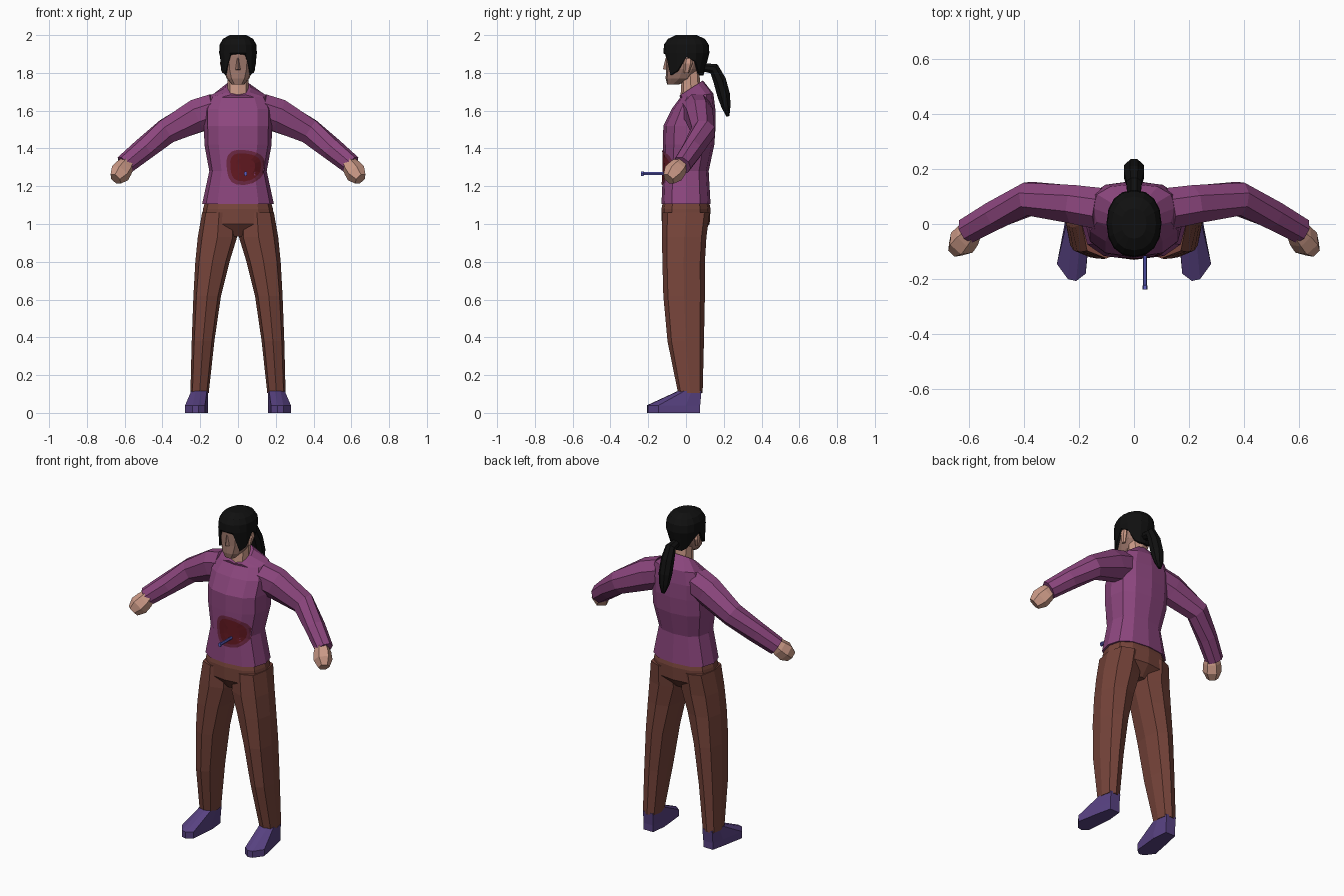
import bpy, bmesh, math
from mathutils import Vector
from mathutils.bvhtree import BVHTree

if "Cube" in bpy.data.objects:
    bpy.data.objects.remove(bpy.data.objects["Cube"])


def mat(name, r, g, b):
    m = bpy.data.materials.new(name)
    lin = [((c / 255 + 0.055) / 1.055) ** 2.4 if c > 10 else c / 255 / 12.92 for c in (r, g, b)]
    m.diffuse_color = (*lin, 1)
    m.use_nodes = True
    m.node_tree.nodes["Principled BSDF"].inputs["Base Color"].default_value = m.diffuse_color
    return m


SHIRT = mat("plum shirt", 140, 70, 126)
TROUSER = mat("brown cloth", 118, 68, 58)
SHOE = mat("violet shoe", 88, 66, 130)
SKIN = mat("skin", 205, 155, 136)
FACE = mat("face skin", 158, 120, 108)
HAIR = mat("black hair", 16, 16, 16)
STAIN = mat("stain edge", 108, 40, 66)
BLOOD = mat("dark red", 98, 24, 32)
DART = mat("blue metal", 95, 95, 195)


def finish(name, bm, mats, mirror=False):
    bmesh.ops.recalc_face_normals(bm, faces=bm.faces)
    me = bpy.data.meshes.new(name)
    bm.to_mesh(me)
    bm.free()
    ob = bpy.data.objects.new(name, me)
    bpy.context.collection.objects.link(ob)
    for m in mats:
        me.materials.append(m)
    if mirror:
        ob.modifiers.new("mirror", 'MIRROR')
    return ob


def loft(name, rings, m, mirror=False):
    bm = bmesh.new()
    vs = [[bm.verts.new(p) for p in r] for r in rings]
    n = len(rings[0])
    for a, b in zip(vs, vs[1:]):
        for i in range(n):
            j = (i + 1) % n
            bm.faces.new((a[i], a[j], b[j], b[i]))
    bm.faces.new(vs[0])
    bm.faces.new(vs[-1])
    return finish(name, bm, [m], mirror)


def spow(v, e):
    return math.copysign(abs(v) ** e, v)


def ring(z, x0, x1, yf, yb, n=12, e=0.8, zback=None):
    """Horizontal rounded ring fitted to a box; zback tilts the rear edge."""
    zb = z if zback is None else zback
    pts = []
    for i in range(n):
        a = 2 * math.pi * i / n
        s, c = spow(math.sin(a), e), spow(math.cos(a), e)
        pts.append(((x0 + x1) / 2 + (x1 - x0) / 2 * s,
                    (yf + yb) / 2 - (yb - yf) / 2 * c,
                    (z + zb) / 2 - (zb - z) / 2 * c))
    return pts


def tube(name, path, m, ref, n=8, mirror=False):
    """path: (x, y, z, radius along ref, radius across)."""
    P = [Vector(p[:3]) for p in path]
    rings = []
    k = 1 / math.cos(math.pi / n)
    for i, p in enumerate(path):
        t = (P[min(i + 1, len(P) - 1)] - P[max(i - 1, 0)]).normalized()
        u = (ref - t * ref.dot(t)).normalized()
        v = t.cross(u)
        rings.append([P[i] + k * (u * p[3] * math.cos(a) + v * p[4] * math.sin(a))
                      for a in [2 * math.pi * (j + 0.5) / n for j in range(n)]])
    return loft(name, rings, m, mirror)


Z, X = Vector((0, 0, 1)), Vector((1, 0, 0))

# Shirt body
body = [(1.105, .19, -.13, .13), (1.28, .152, -.122, .12), (1.42, .178, -.122, .15),
        (1.52, .18, -.12, .157), (1.61, .18, -.075, .155)]
rings = [ring(z, -w, w, f, b) for z, w, f, b in body]
rings.append(ring(1.67, -.15, .15, -.03, .145, zback=1.69))
rings.append(ring(1.68, -.068, .068, -.035, .09, zback=1.76))
shirt = loft("shirt_body", rings, SHIRT)

# Sleeves and hands
tube("sleeve", [(.12, .055, 1.605, .085, .075), (.21, .07, 1.575, .088, .07),
                (.38, .092, 1.49, .066, .06), (.50, .035, 1.395, .057, .053),
                (.602, -.022, 1.312, .05, .047)], SHIRT, Z, mirror=True)
tube("hand", [(.58, -.02, 1.33, .033, .03), (.603, -.042, 1.298, .045, .043),
              (.625, -.068, 1.268, .05, .046), (.648, -.092, 1.238, .032, .028)],
     SKIN, Z, n=6, mirror=True)

# Trousers: pelvis and legs
pelvis = [(1.15, .165, -.115, .115), (1.08, .185, -.13, .13), (1.0, .195, -.128, .125),
          (.935, .06, -.08, .07)]
loft("trouser_seat", [ring(z, -w, w, f, b) for z, w, f, b in pelvis], TROUSER)
leg = [(1.06, .01, .19, -.125, .125), (.93, .005, .213, -.127, .108), (.80, .045, .226, -.125, .1),
       (.62, .09, .236, -.12, .1), (.38, .125, .245, -.098, .095), (.105, .155, .252, -.042, .088)]
loft("trouser_leg", [ring(z, a, b, f, k, n=8, e=.72) for z, a, b, f, k in leg], TROUSER, True)

# Shoes
sole = [(.17, .075), (.235, .075), (.252, 0), (.28, -.145), (.24, -.2), (.21, -.207),
        (.175, -.18), (.16, -.02)]
ankle = [(.168, .082), (.235, .082), (.248, .03), (.248, -.01), (.225, -.04), (.195, -.045),
         (.165, -.03), (.158, .02)]
loft("shoe", [[(x, y, 0) for x, y in sole], [(x, y, .04) for x, y in sole],
              [(x, y, .115) for x, y in ankle]], SHOE, True)

# Neck, head, nose, ears
loft("neck", [ring(z, -.055, .055, f, b, n=8) for z, f, b in
              [(1.66, -.03, .085), (1.74, -.025, .075), (1.82, -.03, .07)]], SKIN)
head = [(1.738, .032, -.1, -.04), (1.77, .06, -.108, .035), (1.82, .078, -.105, .07),
        (1.89, .085, -.106, .095), (1.95, .075, -.095, .09)]
loft("head", [ring(z, -w, w, f, b, n=12) for z, w, f, b in head], FACE)
loft("nose", [[(-.015, -.1, 1.815), (.015, -.1, 1.815), (0, -.122, 1.82)],
              [(-.008, -.1, 1.88), (.008, -.1, 1.88), (0, -.108, 1.88)]], FACE)
loft("ear", [ring(z, .07, w, f, b, n=6) for z, w, f, b in
             [(1.80, .084, -.01, .015), (1.85, .097, -.012, .035), (1.875, .092, -.005, .03)]],
     SKIN, True)

# Hair cap: hem height varies round the head for fringe, side locks and nape
hem = [1.90, 1.895, 1.79, 1.81, 1.885, 1.86, 1.80, 1.785, 1.785]


def hair_ring(level, scale):
    pts = []
    for i in range(16):
        a = 2 * math.pi * i / 16
        k = hem[min(i, 16 - i)]
        z = k if level is None else level
        s = scale
        if level is None and i in (6, 7, 8, 9, 10):
            s *= .74
        elif level is None:
            s *= .95
        pts.append((.1 * s * spow(math.sin(a), .9), .002 - .122 * s * spow(math.cos(a), .9), z))
    return pts


loft("hair_cap", [hair_ring(1.91, .8), hair_ring(None, .86), hair_ring(None, 1), hair_ring(1.905, 1),
                  hair_ring(1.95, .97), hair_ring(1.98, .8), hair_ring(2.0, .45)], HAIR)

# Ponytail
tube("ponytail", [(0, .09, 1.83, .022, .022), (0, .148, 1.822, .028, .03),
                  (0, .178, 1.76, .036, .034), (0, .2, 1.68, .036, .034),
                  (0, .212, 1.62, .028, .024), (0, .222, 1.57, .01, .008)], HAIR, X)

# Stain on the shirt front, projected onto the shirt surface
bm = bmesh.new()
bm.from_mesh(shirt.data)
tree = BVHTree.FromBMesh(bm)
bm.free()


def on_shirt(x, z):
    hit = tree.ray_cast(Vector((x, -1, z)), Vector((0, 1, 0)))[0]
    return (x, hit.y - .004, z)


bm = bmesh.new()
N, levels = 20, [.25, .5, .8, .9, 1]
rows = []
for f in levels:
    row = []
    for i in range(N):
        a = 2 * math.pi * i / N
        w = f * (1 + .06 * math.sin(3 * a + 1))
        row.append(bm.verts.new(on_shirt(.037 + .102 * w * spow(math.cos(a), .8),
                                         1.302 + .092 * w * spow(math.sin(a), .8))))
    rows.append(row)
bm.faces.new(rows[0])
for k, (a, b) in enumerate(zip(rows, rows[1:])):
    for i in range(N):
        j = (i + 1) % N
        bm.faces.new((a[i], a[j], b[j], b[i])).material_index = int(k >= 2)
finish("shirt_stain", bm, [BLOOD, STAIN])

# Dart stuck in the belly
tube("dart", [(.04, -.10, 1.267, .008, .006), (.04, -.222, 1.267, .008, .006),
              (.04, -.224, 1.267, .012, .008), (.04, -.237, 1.267, .012, .008)], DART, Z, n=6)
